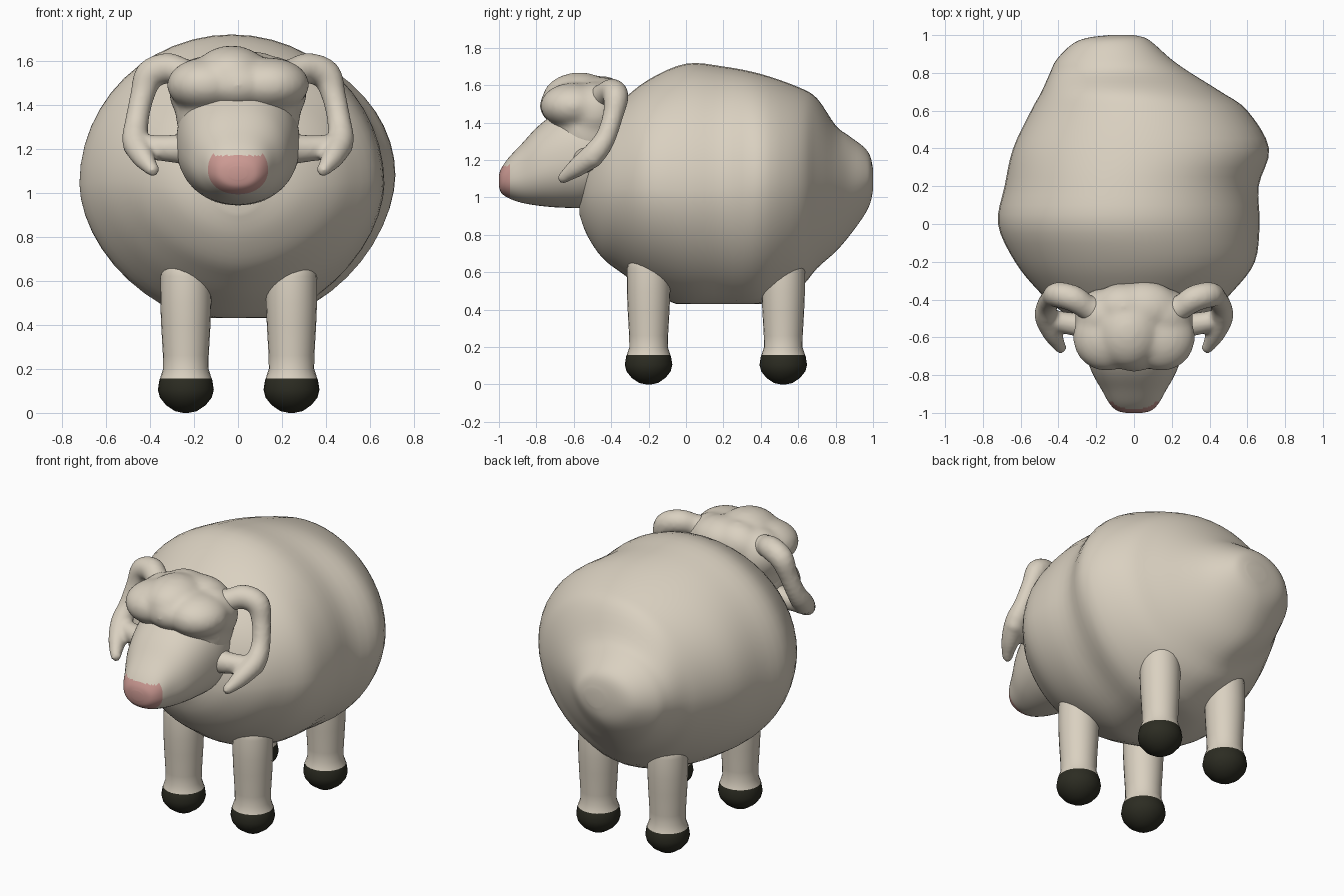
import bpy, bmesh, math
from mathutils import Matrix

if "Cube" in bpy.data.objects:
    bpy.data.objects.remove(bpy.data.objects["Cube"])


def material(name, rgb):
    m = bpy.data.materials.new(name)
    m.diffuse_color = (*rgb, 1)
    m.use_nodes = True
    m.node_tree.nodes["Principled BSDF"].inputs["Base Color"].default_value = m.diffuse_color
    return m


WOOL = material("cream wool", (0.70, 0.635, 0.53))
PINK = material("pink nose", (0.60, 0.32, 0.29))
DARK = material("dark hoof", (0.025, 0.025, 0.016))


def finish(name, bm, mats):
    bmesh.ops.recalc_face_normals(bm, faces=bm.faces)
    for f in bm.faces:
        f.smooth = True
    me = bpy.data.meshes.new(name)
    bm.to_mesh(me)
    bm.free()
    for m in mats:
        me.materials.append(m)
    ob = bpy.data.objects.new(name, me)
    bpy.context.collection.objects.link(ob)
    return ob


def spline(rows, steps):
    """Catmull-Rom interpolation through rows of numbers."""
    out = []
    for i in range(len(rows) - 1):
        p0, p1 = rows[max(i - 1, 0)], rows[i]
        p2, p3 = rows[i + 1], rows[min(i + 2, len(rows) - 1)]
        for k in range(steps):
            t = k / steps
            out.append([0.5 * (2 * b + (c - a) * t + (2 * a - 5 * b + 4 * c - d) * t * t
                               + (3 * b - a - 3 * c + d) * t ** 3)
                        for a, b, c, d in zip(p0, p1, p2, p3)])
    return out + [list(rows[-1])]


def skin(bm, rings):
    """Bridge rings of points and close both ends."""
    vs = [[bm.verts.new(p) for p in r] for r in rings]
    n = len(vs[0])
    for a, b in zip(vs, vs[1:]):
        for i in range(n):
            bm.faces.new((a[i], a[(i + 1) % n], b[(i + 1) % n], b[i]))
    bm.faces.new(vs[0])
    bm.faces.new(vs[-1])


def power(v, p):
    return math.copysign(abs(v) ** (2 / p), v)


def loft_y(rows, upper, lower, n=48, steps=4, floor=-9):
    """Rows: y, left x, right x, top z, bottom z, widest z; superellipse sections."""
    rings = []
    for y, l, r, top, bot, mid in spline(rows, steps):
        ring = []
        for i in range(n):
            a = 2 * math.pi * i / n
            p = upper if math.sin(a) > 0 else lower
            c, s = power(math.cos(a), p), power(math.sin(a), p)
            z = mid + s * (top - mid if s > 0 else mid - bot)
            ring.append(((l + r) / 2 + (r - l) / 2 * c, y, max(z, floor)))
        rings.append(ring)
    bm = bmesh.new()
    skin(bm, rings)
    return bm


# Woolly body, lopsided at the rump, flattened underneath
finish("body", loft_y([
    (-0.57, -.10, .10, 1.10, .91, 1.0),
    (-0.53, -.27, .27, 1.25, .80, 1.02),
    (-0.45, -.40, .42, 1.40, .68, 1.04),
    (-0.35, -.51, .53, 1.51, .60, 1.05),
    (-0.20, -.63, .64, 1.63, .50, 1.05),
    (0.0, -.72, .665, 1.715, .41, 1.04),
    (0.2, -.685, .66, 1.70, .39, 1.05),
    (0.4, -.64, .715, 1.66, .41, 1.08),
    (0.6, -.545, .60, 1.59, .51, 1.08),
    (0.7, -.49, .46, 1.53, .62, 1.08),
    (0.8, -.445, .30, 1.385, .71, 1.08),
    (0.87, -.41, .20, 1.33, .79, 1.08),
    (0.95, -.33, .11, 1.27, .90, 1.09),
    (0.985, -.25, .06, 1.22, .97, 1.10),
    (1.0, -.13, .0, 1.15, 1.04, 1.10)], 2.0, 1.8, floor=0.43), [WOOL])

# Head with a pink muzzle tip
bm = loft_y([
    (-1.0, -.04, .04, 1.12, 1.06, 1.09),
    (-0.988, -.09, .09, 1.155, 1.025, 1.09),
    (-0.95, -.13, .13, 1.21, .997, 1.10),
    (-0.88, -.17, .17, 1.285, .972, 1.12),
    (-0.78, -.225, .225, 1.39, .955, 1.16),
    (-0.65, -.265, .265, 1.48, .945, 1.20),
    (-0.52, -.28, .28, 1.52, .95, 1.22),
    (-0.36, -.25, .25, 1.50, 1.02, 1.25)], 2.3, 2.1, steps=6)
for f in bm.faces:
    c = f.calc_center_median()
    if c.y < -0.94 and c.z < 1.17:
        f.material_index = 1
finish("head", bm, [WOOL, PINK])


def blob(bm, loc, size):
    mat = Matrix.Translation(loc) @ Matrix.Diagonal((*size, 1))
    bmesh.ops.create_icosphere(bm, subdivisions=3, radius=1, matrix=mat)


def chain(bm, rows, side, steps):
    for x, y, z, r in spline(rows, steps):
        blob(bm, (x * side, y, z), (r, r, r))


def melt(ob, voxel, passes):
    """Fuse overlapping lumps into one soft skin."""
    m = ob.modifiers.new("fuse", 'REMESH')
    m.mode = 'VOXEL'
    m.voxel_size = voxel
    m.use_smooth_shade = True
    s = ob.modifiers.new("soften", 'SMOOTH')
    s.factor = 0.5
    s.iterations = passes


# Wool cap on the forehead, sinking into the sides of the head
bm = bmesh.new()
blob(bm, (-0.03, -0.57, 1.525), (.18, .20, .145))
blob(bm, (0.0, -0.62, 1.49), (.17, .165, .12))
blob(bm, (0.05, -0.45, 1.51), (.2, .15, .135))
blob(bm, (-0.05, -0.44, 1.51), (.17, .13, .14))
for s in (-1, 1):
    blob(bm, (s * 0.145, -0.60, 1.49), (.18, .18, .125))
    blob(bm, (s * 0.16, -0.49, 1.46), (.155, .15, .16))
    blob(bm, (s * 0.11, -0.51, 1.36), (.175, .19, .20))
melt(finish("wool_cap", bm, [WOOL]), 0.016, 14)

# Curled horns joined to the ears, mirrored
for s, name in ((-1, "left_horn_and_ear"), (1, "right_horn_and_ear")):
    bm = bmesh.new()
    chain(bm, [(.18, -.47, 1.51, .085), (.25, -.44, 1.545, .066), (.32, -.395, 1.565, .07),
               (.40, -.375, 1.535, .068), (.435, -.39, 1.44, .056), (.46, -.43, 1.32, .055),
               (.465, -.49, 1.235, .062), (.435, -.57, 1.17, .054), (.405, -.63, 1.125, .038),
               (.388, -.655, 1.105, .031)], s, 4)
    chain(bm, [(.18, -.54, 1.20, .085), (.28, -.535, 1.20, .066),
               (.38, -.52, 1.205, .058), (.465, -.50, 1.215, .058)], s, 4)
    melt(finish(name, bm, [WOOL]), 0.012, 6)

# Legs with dark rounded hooves: radius, height
LEG = [(.012, 0.0), (.05, .008), (.09, .035), (.118, .07), (.127, .105), (.12, .15),
       (.117, .157), (.103, .2), (.104, .26), (.112, .4), (.116, .5), (.115, .62), (.10, .72)]
for yn, y in (("front", -0.2), ("back", 0.52)):
    for xn, x in (("left", -0.237), ("right", 0.243)):
        bm = bmesh.new()
        skin(bm, [[(x + r * math.cos(a * math.pi / 12), y + r * math.sin(a * math.pi / 12), z)
                   for a in range(24)] for r, z in LEG])
        for f in bm.faces:
            if f.calc_center_median().z < 0.155:
                f.material_index = 1
        finish(f"{yn}_{xn}_leg", bm, [WOOL, DARK])
